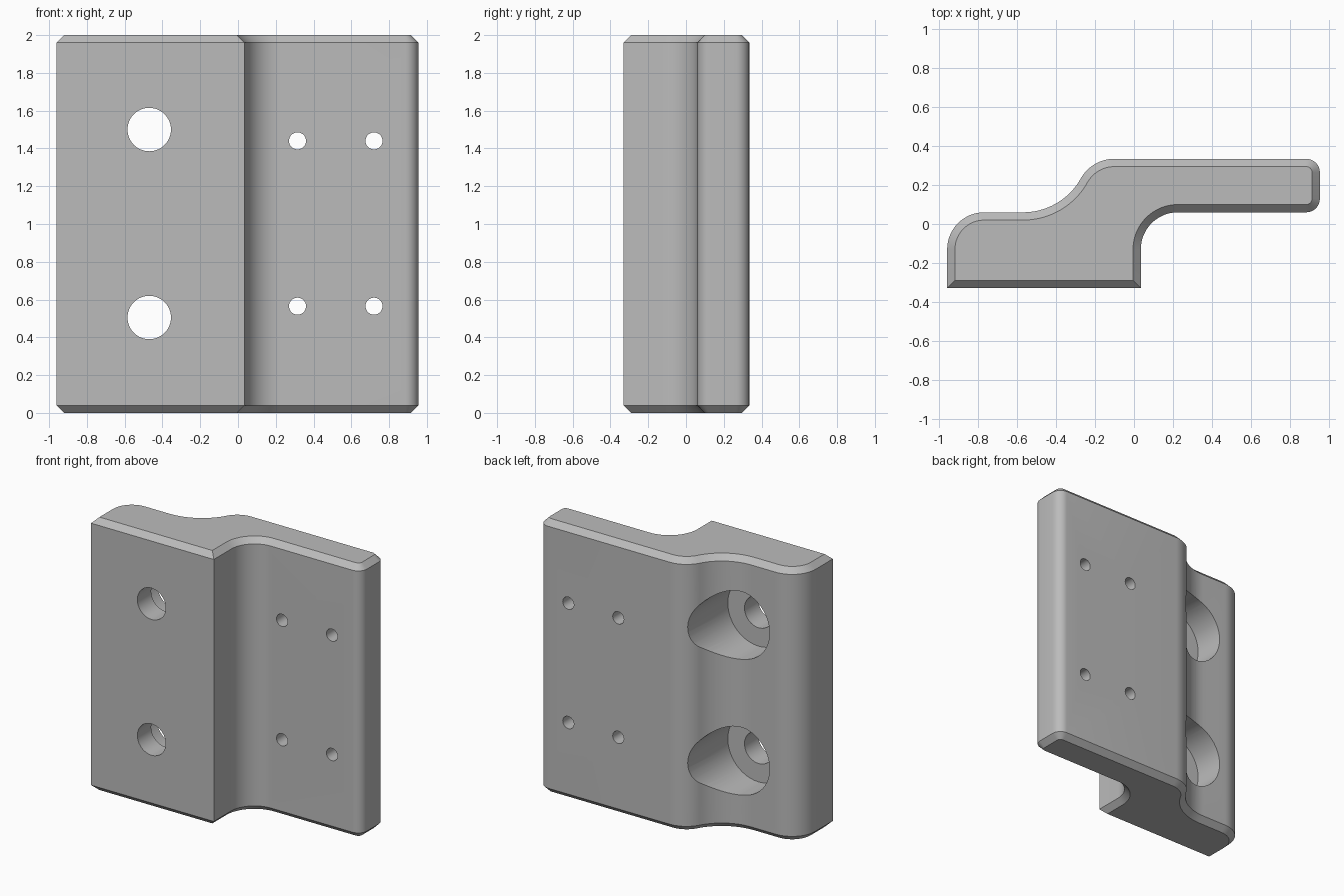
import bpy
import bmesh
from math import sin, cos, radians, pi
from mathutils import Vector, Matrix

cube = bpy.data.objects.get("Cube")
if cube:
    bpy.data.objects.remove(cube, do_unlink=True)

HEIGHT, CHAMFER = 2.0, 0.04

metal = bpy.data.materials.new("plain grey")
metal.use_nodes = True
grey = (0.5, 0.5, 0.5, 1)
metal.diffuse_color = grey
metal.node_tree.nodes["Principled BSDF"].inputs["Base Color"].default_value = grey


def arc(cx, cy, r, start, end, steps=16):
    angles = [radians(start + (end - start) * i / steps) for i in range(steps + 1)]
    return [Vector((cx + r * cos(a), cy + r * sin(a))) for a in angles]


def inset(points, d):
    """Move each point of a counter-clockwise outline inwards by d."""
    result = []
    for i, p in enumerate(points):
        a = (p - points[i - 1]).normalized()
        b = (points[(i + 1) % len(points)] - p).normalized()
        na, nb = Vector((-a.y, a.x)), Vector((-b.y, b.x))
        result.append(p + (na + nb) * d / (1 + na.dot(nb)))
    return result


def finish(bm, name):
    bmesh.ops.recalc_face_normals(bm, faces=bm.faces[:])
    mesh = bpy.data.meshes.new(name)
    bm.to_mesh(mesh)
    bm.free()
    mesh.materials.append(metal)
    obj = bpy.data.objects.new(name, mesh)
    bpy.context.collection.objects.link(obj)
    return obj


# Stepped outline: thick foot, inner fillet, thin flange, S-curve back
outline = [Vector((-0.96, -0.33)), Vector((0.035, -0.33))]
outline += arc(0.225, -0.13, 0.19, 180, 90)
outline += arc(0.885, 0.13, 0.07, -90, 0, 8)
outline += arc(0.885, 0.265, 0.07, 0, 90, 8)
outline += arc(-0.10, 0.135, 0.20, 90, 150.6)
outline += arc(-0.57, 0.40, 0.34, -29.4, -90)[1:]
outline += arc(-0.77, -0.13, 0.19, 90, 180)

# Bracket body with chamfered ends
bm = bmesh.new()
small = inset(outline, CHAMFER)
levels = [(small, 0), (outline, CHAMFER), (outline, HEIGHT - CHAMFER), (small, HEIGHT)]
rings = [[bm.verts.new((p.x, p.y, z)) for p in pts] for pts, z in levels]
for low, high in zip(rings, rings[1:]):
    for i in range(len(low)):
        bm.faces.new((low[i - 1], low[i], high[i], high[i - 1]))
bm.faces.new(rings[0][::-1])
bm.faces.new(rings[-1])
body = finish(bm, "stepped_bracket")


def drill(name, x, z, radius, y0, y1):
    """Cut a round hole along y."""
    bm = bmesh.new()
    place = Matrix.Translation((x, (y0 + y1) / 2, z)) @ Matrix.Rotation(pi / 2, 4, "X")
    bmesh.ops.create_cone(bm, cap_ends=True, segments=48, radius1=radius,
                          radius2=radius, depth=y1 - y0, matrix=place)
    cutter = finish(bm, name)
    cutter.hide_render = True
    mod = body.modifiers.new(name, "BOOLEAN")
    mod.operation = "DIFFERENCE"
    mod.solver = "EXACT"
    mod.object = cutter
    bpy.ops.object.modifier_apply(modifier=name)
    bpy.data.objects.remove(cutter, do_unlink=True)


bpy.ops.object.select_all(action="DESELECT")
body.select_set(True)
bpy.context.view_layer.objects.active = body

# Bolt holes with deep counterbores from the back
for z in (0.505, 1.5):
    drill("counterbore", -0.47, z, 0.25, -0.17, 0.6)
    drill("bolt_hole", -0.47, z, 0.115, -0.6, 0.6)

# Small flange holes
for x in (0.315, 0.72):
    for z in (0.565, 1.44):
        drill("flange_hole", x, z, 0.045, -0.6, 0.6)

bpy.ops.object.shade_smooth_by_angle(angle=radians(30))
